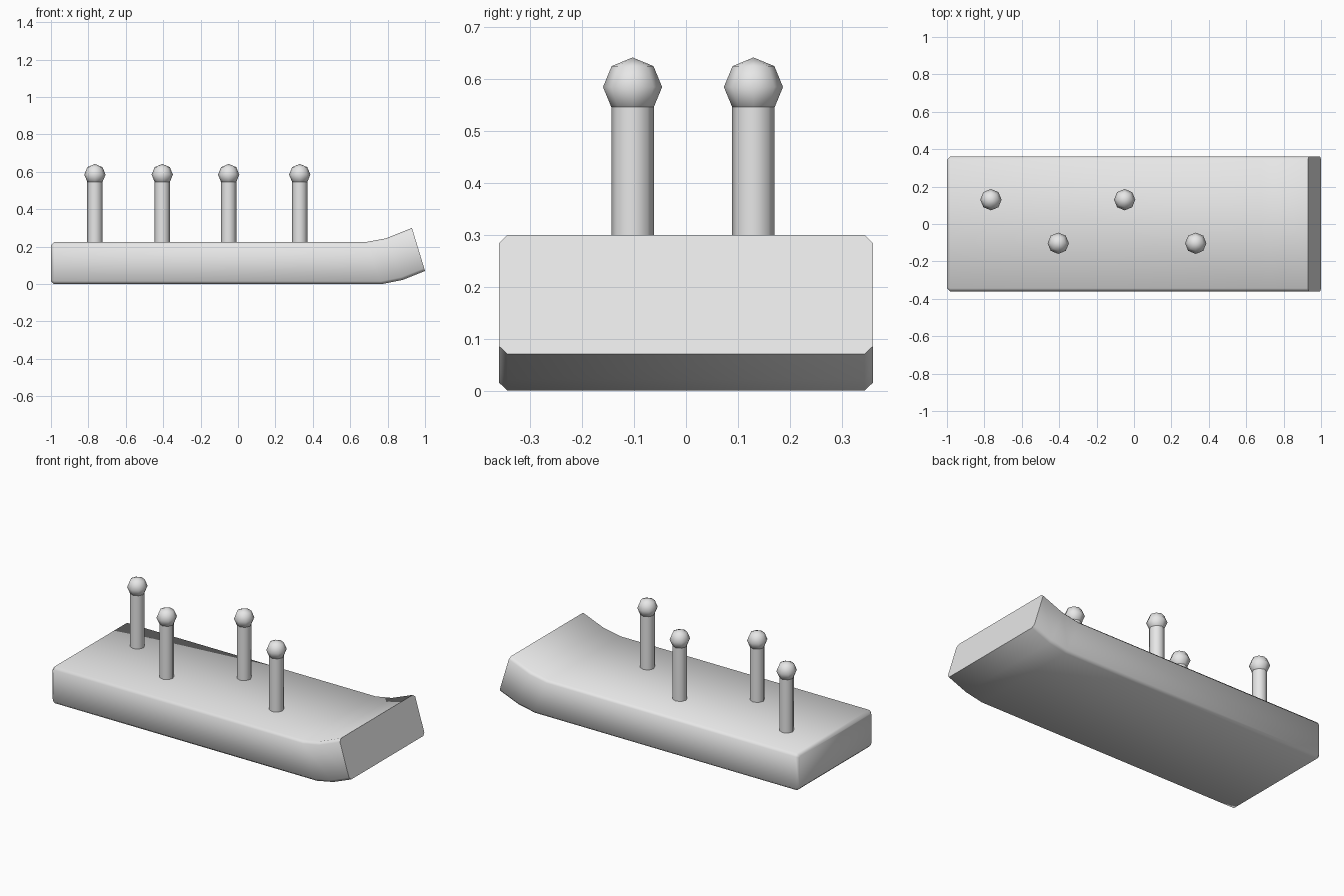
import bpy
import bmesh
import math
from mathutils import Vector

if "Cube" in bpy.data.objects:
    bpy.data.objects.remove(bpy.data.objects["Cube"])

grey = bpy.data.materials.new("light grey")
grey.use_nodes = True
grey.diffuse_color = (0.8, 0.8, 0.8, 1)
grey.node_tree.nodes["Principled BSDF"].inputs["Base Color"].default_value = (0.8, 0.8, 0.8, 1)

HALF_WIDTH, CHAMFER = 0.36, 0.016


def finish(name, bm):
    bmesh.ops.recalc_face_normals(bm, faces=bm.faces)
    mesh = bpy.data.meshes.new(name)
    bm.to_mesh(mesh)
    bm.free()
    mesh.materials.append(grey)
    obj = bpy.data.objects.new(name, mesh)
    bpy.context.collection.objects.link(obj)
    bpy.ops.object.select_all(action="DESELECT")
    obj.select_set(True)
    bpy.context.view_layer.objects.active = obj
    bpy.ops.object.shade_smooth_by_angle(angle=math.radians(62))
    return obj


def section(bm, low, high, inset):
    """Chamfered rectangle across y, standing on the line from low to high."""
    low, high = Vector((low[0], 0, low[1])), Vector((high[0], 0, high[1]))
    up = (high - low).normalized()
    low, high = low + up * inset, high - up * inset
    w, c = HALF_WIDTH - inset, CHAMFER - inset * 0.5
    outline = [(w - c, low), (w, low + up * c), (w, high - up * c), (w - c, high)]
    outline += [(-y, p) for y, p in reversed(outline)]
    return [bm.verts.new((p.x, y, p.z)) for y, p in outline]


# Board: chamfered slab with an upturned nose
bm = bmesh.new()
stations = [
    ((-1, 0), (-1, 0.224), CHAMFER),
    ((-0.984, 0), (-0.984, 0.224), 0),
    ((0.77, 0), (0.68, 0.224), 0),
    ((0.88, 0.022), (0.79, 0.244), 0),
    ((1, 0.07), (0.93, 0.3), 0),
]
rings = [section(bm, *s) for s in stations]
for a, b in zip(rings, rings[1:]):
    for i in range(len(a)):
        j = (i + 1) % len(a)
        bm.faces.new((a[i], a[j], b[j], b[i]))
bm.faces.new(rings[0])
bm.faces.new(rings[-1])
finish("board", bm)

# Posts: eight-sided pegs with round knobs
for n, (x, y) in enumerate([(-0.765, 0.13), (-0.405, -0.103), (-0.05, 0.13), (0.33, -0.103)], 1):
    bm = bmesh.new()
    bmesh.ops.create_cone(bm, cap_ends=True, segments=8, radius1=0.041, radius2=0.041, depth=0.4)
    finish(f"post_{n}", bm).location = (x, y, 0.36)
    bm = bmesh.new()
    bmesh.ops.create_uvsphere(bm, u_segments=8, v_segments=4, radius=0.057)
    finish(f"knob_{n}", bm).location = (x, y, 0.585)
